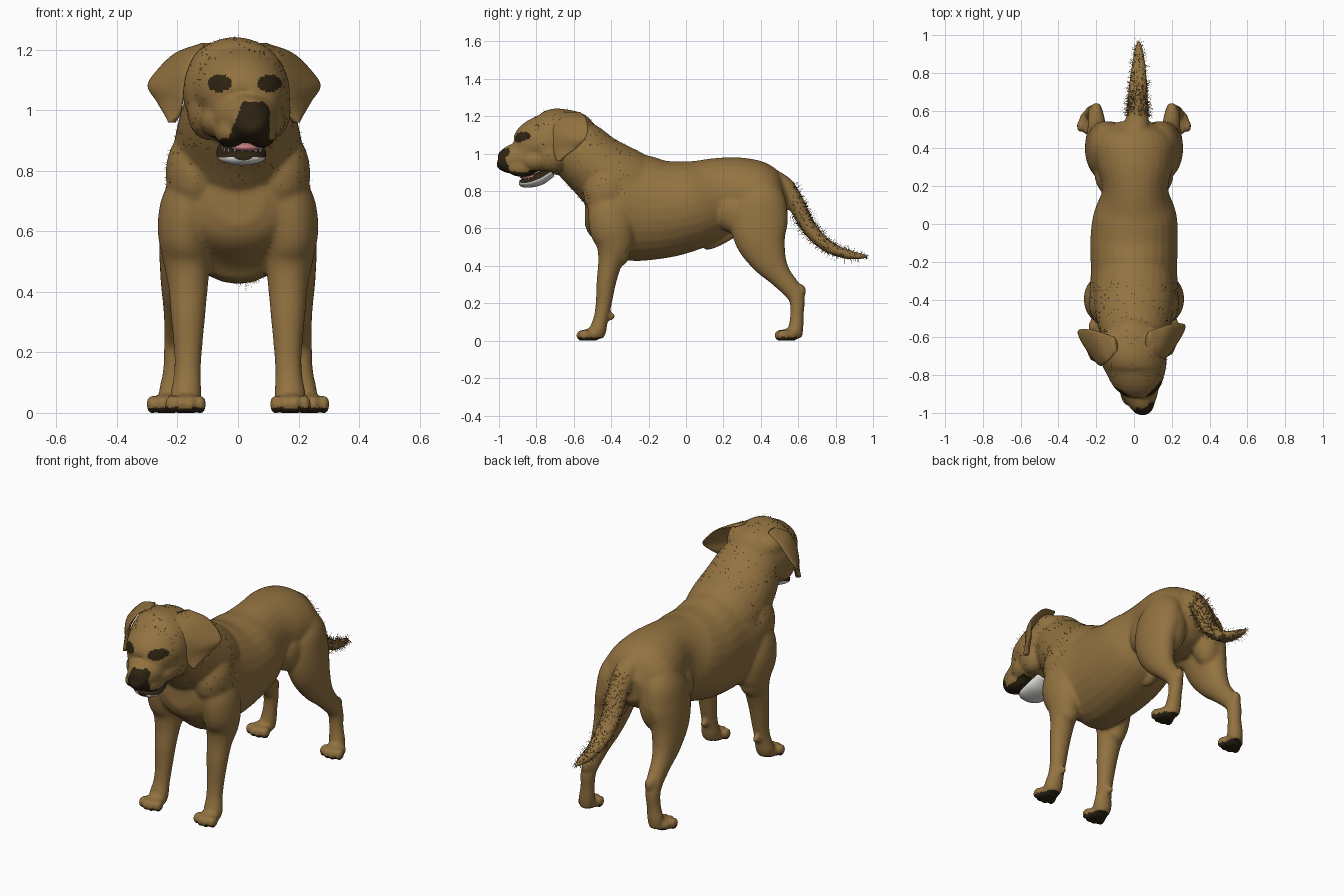
import bpy, bmesh, math, random
from mathutils import Vector, Matrix

random.seed(4)
cube = bpy.data.objects.get("Cube")
if cube:
    bpy.data.objects.remove(cube)


def material(name, rgb):
    mat = bpy.data.materials.new(name)
    mat.use_nodes = True
    mat.diffuse_color = (*rgb, 1)
    bsdf = mat.node_tree.nodes["Principled BSDF"]
    bsdf.inputs["Base Color"].default_value = (*rgb, 1)
    bsdf.inputs["Roughness"].default_value = 0.9
    return mat


fur = material("tan fur", (0.29, 0.17, 0.052))
dark = material("dark skin", (0.026, 0.017, 0.006))
shade = material("coarse hair", (0.21, 0.122, 0.038))
pink = material("pink tongue", (0.55, 0.2, 0.22))
white = material("pale jaw", (0.7, 0.7, 0.68))


def make_object(name, bm, *mats):
    bmesh.ops.recalc_face_normals(bm, faces=bm.faces)
    mesh = bpy.data.meshes.new(name)
    bm.to_mesh(mesh)
    bm.free()
    for mat in mats:
        mesh.materials.append(mat)
    mesh.shade_smooth()
    ob = bpy.data.objects.new(name, mesh)
    bpy.context.collection.objects.link(ob)
    return ob


def skin_rings(bm, rings):
    rows = [[bm.verts.new(p) for p in ring] for ring in rings]
    n = len(rows[0])
    for a, b in zip(rows, rows[1:]):
        for i in range(n):
            j = (i + 1) % n
            bm.faces.new((a[i], a[j], b[j], b[i]))
    bm.faces.new(rows[0][::-1])
    bm.faces.new(rows[-1])


def ellipse(center, a, b, n=28):
    turns = [math.tau * i / n for i in range(n)]
    return [center + a * math.cos(t) + b * math.sin(t) for t in turns]


def spline(points, steps=5):
    """Smooth curve through tuples of any length."""
    pts = [Vector(p) for p in points]
    pts = [pts[0] * 2 - pts[1]] + pts + [pts[-1] * 2 - pts[-2]]
    out = []
    for p, q, r, s in zip(pts, pts[1:], pts[2:], pts[3:]):
        for k in range(steps):
            t = k / steps
            out.append(q + (r - p) * (t / 2) + (p * 2 - q * 5 + r * 4 - s) * (t * t / 2)
                       + (q * 3 - p - r * 3 + s) * (t ** 3 / 2))
    return out + [pts[-2]]


def loft(bm, sections, side=1):
    """Sections are x, y, z, half width, half depth."""
    secs = spline(sections)
    rings = []
    for i, s in enumerate(secs):
        before, after = secs[max(i - 1, 0)], secs[min(i + 1, len(secs) - 1)]
        path = Vector((0, after[1] - before[1], after[2] - before[2])).normalized()
        across = Vector((1, 0, 0))
        center = Vector((s[0] * side, s[1], s[2]))
        rings.append(ellipse(center, across * max(s[3], 0.004),
                             path.cross(across) * max(s[4], 0.004)))
    skin_rings(bm, rings)


def blob(bm, center, radii, segments=20):
    place = Matrix.Translation(center) @ Matrix.Diagonal((*radii, 1))
    bmesh.ops.create_uvsphere(bm, u_segments=segments, v_segments=segments // 2,
                              radius=1, matrix=place)


# Trunk from breast to rump
bm = bmesh.new()
loft(bm, [(0, -.54, .71, .09, .09), (0, -.49, .71, .19, .18), (0, -.38, .72, .235, .27),
          (0, -.25, .71, .228, .285), (0, -.1, .705, .232, .26), (.005, .05, .732, .22, .236),
          (.007, .18, .773, .175, .206), (.005, .3, .778, .2, .2), (0, .4, .76, .215, .19),
          (0, .48, .745, .18, .15), (0, .54, .74, .09, .08)])
# Neck
loft(bm, [(0, -.2, .75, .19, .2), (0, -.36, .84, .215, .205), (0, -.49, .94, .2, .178),
          (0, -.58, 1.02, .175, .165), (0, -.66, 1.07, .14, .13)])
# Skull and muzzle
loft(bm, [(-.01, -.5, 1.08, .08, .08), (-.01, -.57, 1.085, .15, .14),
          (-.01, -.66, 1.07, .175, .175), (0, -.74, 1.055, .172, .17),
          (.01, -.8, 1.045, .15, .138), (.018, -.845, 1.005, .12, .112),
          (.022, -.87, .985, .108, .094), (.028, -.9, .975, .098, .085),
          (.036, -.95, .967, .074, .074), (.043, -.985, .965, .054, .056),
          (.046, -1.005, .97, .03, .03)])
blob(bm, (.045, -.975, .985), (.044, .032, .037))
for side in (-1, 1):
    # Lips, brows, temples and cheeks
    blob(bm, (.026 + side * .052, -.875, .925), (.05, .09, .05))
    blob(bm, (.015 + side * .08, -.8, .965), (.062, .09, .06))
    blob(bm, (.018 + side * .07, -.79, 1.135), (.045, .035, .03))
    blob(bm, (-.008 + side * .085, -.635, 1.14), (.08, .1, .08))
    blob(bm, (.003 + side * .1, -.72, 1), (.072, .09, .1))
    # Shoulder slope, flank and buttock
    blob(bm, (side * .14, -.42, .79), (.1, .13, .15))
    blob(bm, (side * .125, .27, .69), (.085, .12, .12))
    blob(bm, (side * .13, .46, .66), (.09, .085, .16))
# Tail
loft(bm, [(.01, .44, .87, .07, .06), (.015, .53, .82, .062, .052), (.02, .6, .71, .058, .045),
          (.02, .66, .6, .055, .04), (.022, .75, .51, .048, .034), (.025, .85, .465, .036, .026),
          (.025, .93, .452, .022, .018), (.025, .97, .45, .008, .008)])
# Sheath under the belly
loft(bm, [(0, .3, .61, .03, .03), (0, .2, .55, .03, .03), (0, .14, .515, .028, .024),
          (0, .1, .497, .016, .016)])

# Legs and paws, mirrored
for side in (-1, 1):
    loft(bm, [(.14, -.42, .8, .07, .09), (.165, -.41, .7, .09, .115), (.175, -.395, .6, .09, .12),
              (.17, -.385, .51, .08, .1), (.165, -.405, .42, .066, .066),
              (.165, -.425, .32, .057, .053), (.165, -.44, .2, .046, .043),
              (.168, -.455, .12, .045, .039), (.172, -.47, .06, .052, .045),
              (.172, -.48, .02, .045, .04)], side)
    loft(bm, [(.11, .4, .85, .08, .08), (.14, .4, .76, .095, .135), (.158, .39, .65, .095, .155),
              (.175, .4, .54, .085, .137), (.187, .445, .43, .068, .097),
              (.195, .5, .35, .052, .064), (.2, .56, .28, .044, .052),
              (.205, .593, .22, .04, .042), (.21, .593, .14, .038, .036),
              (.218, .588, .07, .044, .04), (.22, .58, .02, .04, .04)], side)
    blob(bm, (side * .165, -.35, .47), (.06, .05, .07))
    blob(bm, (side * .2, .612, .265), (.03, .03, .04))
    blob(bm, (side * .166, -.4, .13), (.018, .02, .022))
    for x, y in ((.173, -.51), (.235, .55)):
        blob(bm, (side * x, y, .03), (.056, .055, .036))
        for k in range(4):
            off = k - 1.5
            toe_y = y - .052 + abs(off) * .013
            blob(bm, (side * x + off * .033, toe_y, .028), (.019, .034, .033), 12)

# Fuse the parts into one smooth skin
rough = make_object("body", bm, fur, dark)
remesh = rough.modifiers.new("fuse", "REMESH")
remesh.mode = "VOXEL"
remesh.voxel_size = 0.0085
soften = rough.modifiers.new("soften", "SMOOTH")
soften.factor = 0.5
soften.iterations = 10
view = bpy.context.evaluated_depsgraph_get()
skin = bpy.data.meshes.new_from_object(rough.evaluated_get(view))
rough.modifiers.clear()
rough.data = skin
skin.materials.clear()
skin.materials.append(fur)
skin.materials.append(dark)
for v in skin.vertices:
    v.co.z = max(v.co.z, 0)
# Nose, eyes, lips and pads
for face in skin.polygons:
    c, n = face.center, face.normal
    nose = c.y < -.943 and c.z < 1.028 and (c.z - .9) * .4 - .035 < c.x < .105
    across = (abs(c.x - .022) - .083) / .04
    eyes = c.y < -.7 and across ** 2 + ((c.z - 1.089) / .028) ** 2 < 1
    lips = c.y < -.78 and c.z < .915 and n.z < -.5
    pads = c.z < .018
    face.material_index = int(nose or eyes or lips or pads)
skin.shade_smooth()

# Drop ears: height, front edge x y, back edge x y
EAR = [(1.222, .08, -.66, .1, -.58), (1.19, .125, -.71, .19, -.55), (1.13, .155, -.735, .255, -.54),
       (1.08, .165, -.735, .285, -.555), (1.03, .17, -.73, .255, -.6),
       (.985, .18, -.715, .228, -.66), (.96, .198, -.7, .212, -.685)]
for side, label in ((1, "left"), (-1, "right")):
    bm = bmesh.new()
    rings = []
    for z, fx, fy, bx, by in spline(EAR):
        front, back = (Vector((side * x - .013, y + side * .015, z))
                       for x, y in ((fx, fy), (bx, by)))
        half = (back - front) / 2
        thick = half.cross(Vector((0, 0, 1))).normalized() * .015
        rings.append(ellipse((front + back) / 2, half, thick, 20))
    skin_rings(bm, rings)
    make_object(label + "_ear", bm, fur)

# Lower jaw with dark lining and lip
bm = bmesh.new()
loft(bm, [(.01, -.72, .905, .06, .03), (.01, -.78, .868, .08, .036), (.012, -.84, .846, .08, .028),
          (.014, -.875, .844, .062, .022), (.018, -.892, .846, .03, .012)])
jaw = make_object("lower_jaw", bm, white, dark)
for face in jaw.data.polygons:
    rim = face.center.z > .846 and face.center.y < -.85
    face.material_index = int(rim or face.normal.z > .2)

# Tongue and lower teeth
bm = bmesh.new()
blob(bm, (.025, -.84, .877), (.048, .05, .016))
make_object("tongue", bm, pink)
bm = bmesh.new()
for k in range(9):
    a = math.pi * (k / 8)
    spot = Vector((.014 + .064 * math.cos(a), -.82 - .055 * math.sin(a), .87))
    bmesh.ops.create_cone(bm, segments=6, radius1=.005, radius2=.001, depth=.016,
                          cap_ends=True, matrix=Matrix.Translation(spot))
make_object("lower_teeth", bm, white)

# Loose hairs on the tail, and sparser on head and neck
tail = [v for v in skin.vertices if v.co.y > .57 and v.co.z > .42]
coat = [v for v in skin.vertices if v.co.z > .75 and -.85 < v.co.y < -.3]
bm = bmesh.new()
for group, count, length in ((tail, 1000, .03), (coat, 500, .013)):
    for v in random.choices(group, k=count):
        jitter = Vector([random.uniform(-.5, .5) for axis in range(3)])
        tip = v.co + (v.normal + jitter) * length * random.uniform(.4, 1)
        wide = v.normal.orthogonal().normalized() * .001
        bm.faces.new([bm.verts.new(p) for p in (v.co - wide, v.co + wide, tip)])
make_object("loose_hairs", bm, shade)
